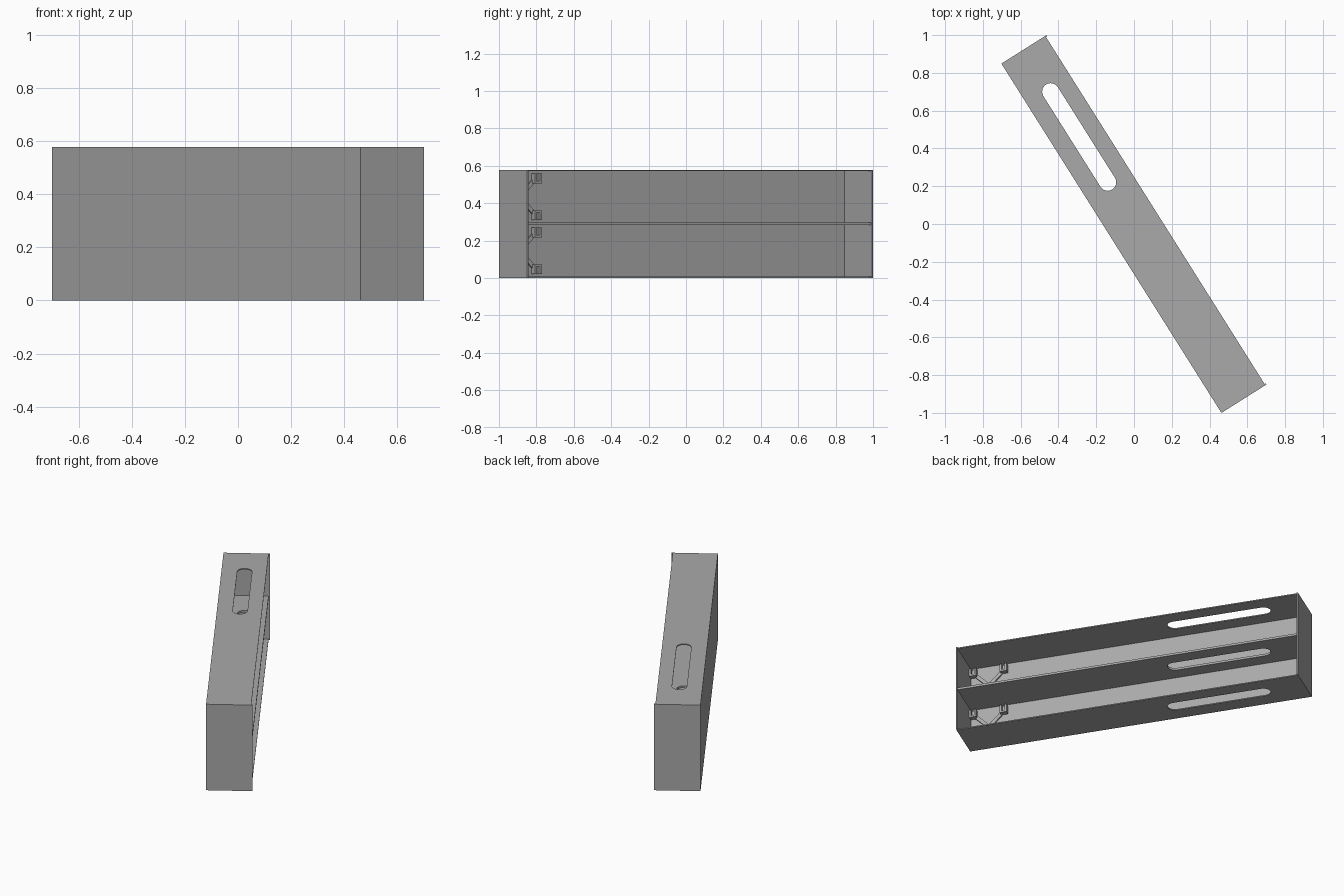
import bpy, bmesh, math
from mathutils import Matrix, Vector

if "Cube" in bpy.data.objects:
    bpy.data.objects.remove(bpy.data.objects["Cube"])

# Local frame: X = along the long side, Y = towards the open side, Z = up
U, V = Vector((0.533, -0.846, 0)), Vector((0.846, 0.533, 0))
FRAME = Matrix(((U.x, V.x, 0, 0), (U.y, V.y, 0, 0), (0, 0, 1, 0), (0, 0, 0, 1)))
L, W, H, T, LIP = 1.093, 0.1415, 0.289, 0.007, 0.008

grey = bpy.data.materials.new("grey")
grey.diffuse_color = (0.4, 0.4, 0.4, 1)
grey.use_nodes = True
grey.node_tree.nodes["Principled BSDF"].inputs["Base Color"].default_value = grey.diffuse_color


def finish(name, bm):
    bmesh.ops.recalc_face_normals(bm, faces=bm.faces)
    bm.transform(FRAME)
    bmesh.ops.recalc_face_normals(bm, faces=bm.faces)
    me = bpy.data.meshes.new(name)
    bm.to_mesh(me)
    bm.free()
    me.materials.append(grey)
    ob = bpy.data.objects.new(name, me)
    bpy.context.collection.objects.link(ob)


def add_box(bm, lo, hi, turn=0):
    # box between two corners, optionally turned about Y through its centre
    lo, hi = Vector(lo), Vector(hi)
    m = (Matrix.Translation((lo + hi) / 2) @ Matrix.Rotation(turn, 4, 'Y')
         @ Matrix.Diagonal((*(hi - lo), 1)))
    bmesh.ops.create_cube(bm, size=1, matrix=m)


def box(name, lo, hi):
    bm = bmesh.new()
    add_box(bm, lo, hi)
    finish(name, bm)


def slotted_plate(name, z):
    # rectangle with a rounded slot, extruded upwards
    u0, u1, r, n = -0.828, -0.261, 0.045, 12
    x, y0, y1 = L - T, -W + T, W - LIP
    outer = [(-x, y0), (x, y0), (x, y1), (-x, y1)]
    slot = [(c + r * math.cos(a + math.pi * i / n), r * math.sin(a + math.pi * i / n))
            for c, a in ((u1, -math.pi / 2), (u0, math.pi / 2)) for i in range(n + 1)]
    bm = bmesh.new()
    edges = []
    for loop in (outer, slot):
        vs = [bm.verts.new((px, py, z)) for px, py in loop]
        edges += [bm.edges.new((vs[i - 1], vs[i])) for i in range(len(vs))]
    bmesh.ops.triangle_fill(bm, edges=edges, use_beauty=True, normal=(0, 0, 1))
    ext = bmesh.ops.extrude_face_region(bm, geom=bm.faces[:], use_keep_orig=True)
    top = [g for g in ext["geom"] if isinstance(g, bmesh.types.BMVert)]
    bmesh.ops.translate(bm, verts=top, vec=(0, 0, T))
    finish(name, bm)


def mount(name, cz):
    # crossed arms on the back panel with a U-shaped clip at each tip
    cu, d, back = 0.968, 0.098, -W + T
    bm = bmesh.new()
    for turn in (math.pi / 4, -math.pi / 4):
        add_box(bm, (cu - 0.135, back, cz - 0.011), (cu + 0.135, back + 0.010, cz + 0.011), turn)
    for su in (-1, 1):
        for sz in (-1, 1):
            u, z = cu + su * d, cz + sz * d
            a, b = back + 0.006, back + 0.034
            add_box(bm, (u - 0.022, back, z - 0.026), (u + 0.022, a + 0.008, z + 0.026))
            for s in (-1, 1):
                add_box(bm, (u + s * 0.016 - 0.006, a, z - 0.026), (u + s * 0.016 + 0.006, b, z + 0.026))
            zi = z - sz * 0.020
            add_box(bm, (u - 0.012, a, zi - 0.006), (u + 0.012, b, zi + 0.006))
    finish(name, bm)


# Two identical open boxes stacked on each other
for i, level in enumerate(("lower", "upper")):
    z = i * H
    box(level + "_back_panel", (-L, -W, z), (L, -W + T, z + H))
    for side, s in (("near", 1), ("far", -1)):
        e = sorted((s * L, s * (L - T)))
        box(f"{level}_{side}_end_wall", (e[0], -W + T, z), (e[1], W, z + H))
    slotted_plate(level + "_floor_plate", z)
    slotted_plate(level + "_roof_plate", z + H - T)
    mount(level + "_cross_mount", z + H / 2)
